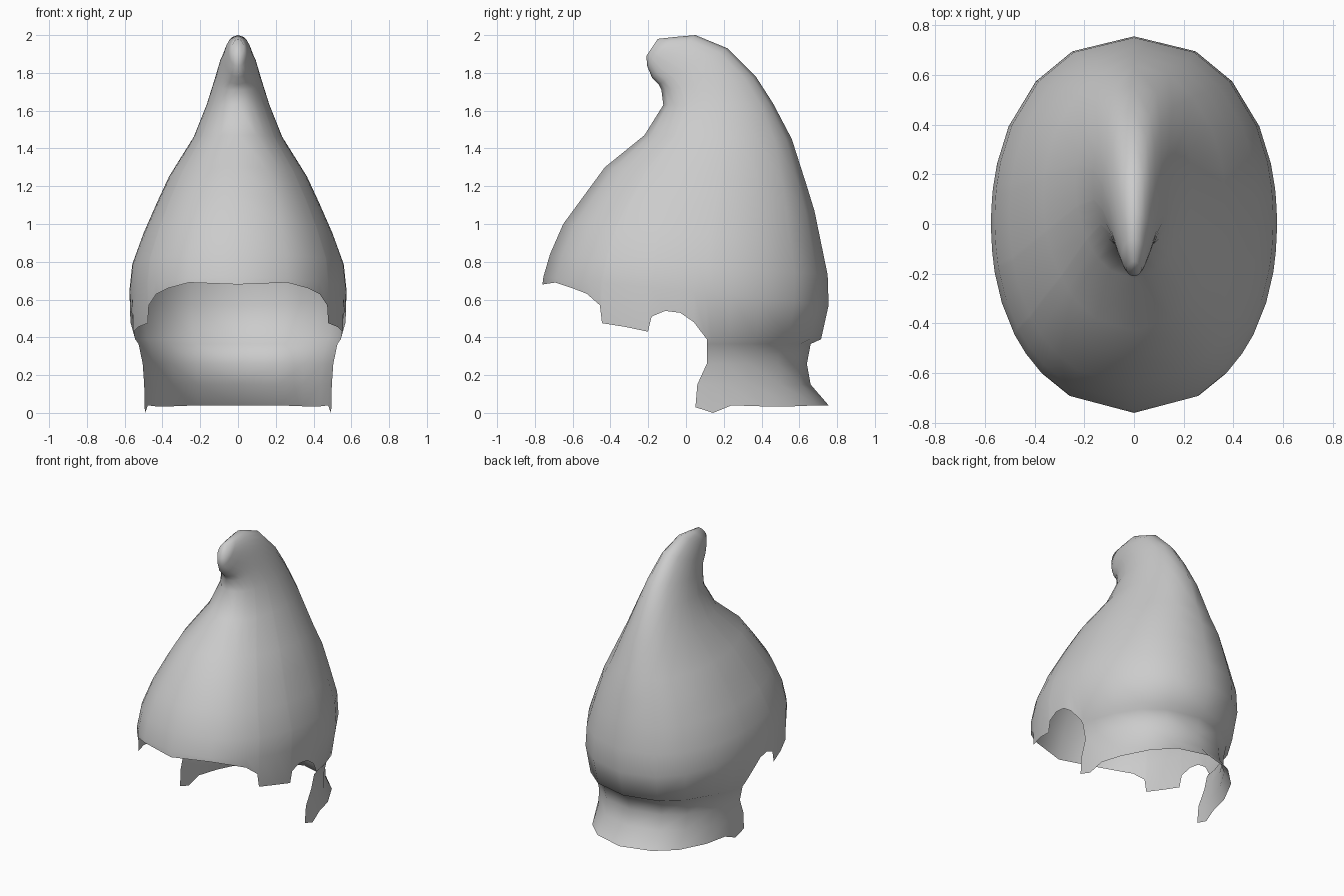
import bpy, bmesh

if "Cube" in bpy.data.objects:
    bpy.data.objects.remove(bpy.data.objects["Cube"])

# Columns of the half shell, front to back: (t along the length, z of the lower rim)
FRONT = [(-1, .68), (-.91, .69), (-.79, .66), (-.69, .63), (-.58, .57), (-.6, .48),
         (-.42, .455), (-.265, .43), (-.24, .51), (-.145, .54), (-.04, .53), (.055, .48)]
FRONT[4], FRONT[5] = (-.60, .57), (-.585, .475)
BACK = [.14, .19, .32, .52, .76, .92, 1]
BOTTOM = [.03, 0, .04, .035, .035, .04, .04]
T = [t for t, z in FRONT] + BACK
NF = len(FRONT)

# Tilted crown rings, tip to brow: front (y, z), back (y, z), half width
CROWN = [
    (-.21, 1.89, -.15, 1.98, .03),
    (-.205, 1.835, -.06, 1.99, .05),
    (-.18, 1.775, .05, 2.0, .072),
    (-.145, 1.74, .22, 1.93, .10),
    (-.13, 1.71, .37, 1.78, .13),
    (-.12, 1.63, .46, 1.64, .165),
    (-.22, 1.47, .56, 1.45, .235),
    (-.43, 1.30, .64, 1.20, .365),
    (-.54, 1.15, .68, 1.07, .43),
    (-.65, 1.0, .715, .90, .50),
    (-.72, .84, .75, .73, .56),
    (-.755, .72, .755, .57, .575),
]
# Neck guard rows: back y, z, half width, y of the free front edge
GUARD = [(.715, .39, .548, .11), (.66, .365, .53, .11), (.64, .26, .508, .11),
         (.66, .15, .50, .06), (.755, None, .498, .05)]


def width(t, w, e=2.15):
    return w * max(0, 1 - abs(t) ** e) ** (1 / e)


bm = bmesh.new()
rows = []
for yf, zf, yb, zb, w in CROWN:
    e = 2.15 if w > .4 else 2.0
    rows.append([bm.verts.new((width(t, w, e),
                               yf + (yb - yf) * (t + 1) / 2,
                               zf + (zb - zf) * (t + 1) / 2)) for t in T])

# Lower rim over the face and ears, then the guard rows behind
rim = [bm.verts.new((width(t, .57), .76 * t, z)) for t, z in FRONT]
guard = []
for yb, z, w, edge in GUARD:
    guard.append([bm.verts.new((width(t, w), edge if i == 0 else yb * t,
                                BOTTOM[i] if z is None else z))
                  for i, t in enumerate(BACK)])
rows.append(rim + guard[0])


def skin(a, b):
    for i in range(len(a) - 1):
        bm.faces.new((a[i], b[i], b[i + 1], a[i + 1]))


for a, b in zip(rows, rows[1:]):
    skin(a, b)
for a, b in zip(guard, guard[1:]):
    skin(a, b)
bm.faces.new(rows[0])  # tip cap

bmesh.ops.recalc_face_normals(bm, faces=bm.faces)
for f in bm.faces:
    f.smooth = True
mesh = bpy.data.meshes.new("curled_helmet")
bm.to_mesh(mesh)
bm.free()
helmet = bpy.data.objects.new("curled_helmet", mesh)
bpy.context.collection.objects.link(helmet)

# Mirror to the left half
mirror = helmet.modifiers.new("mirror", 'MIRROR')
mirror.use_clip = True
mirror.merge_threshold = .001
